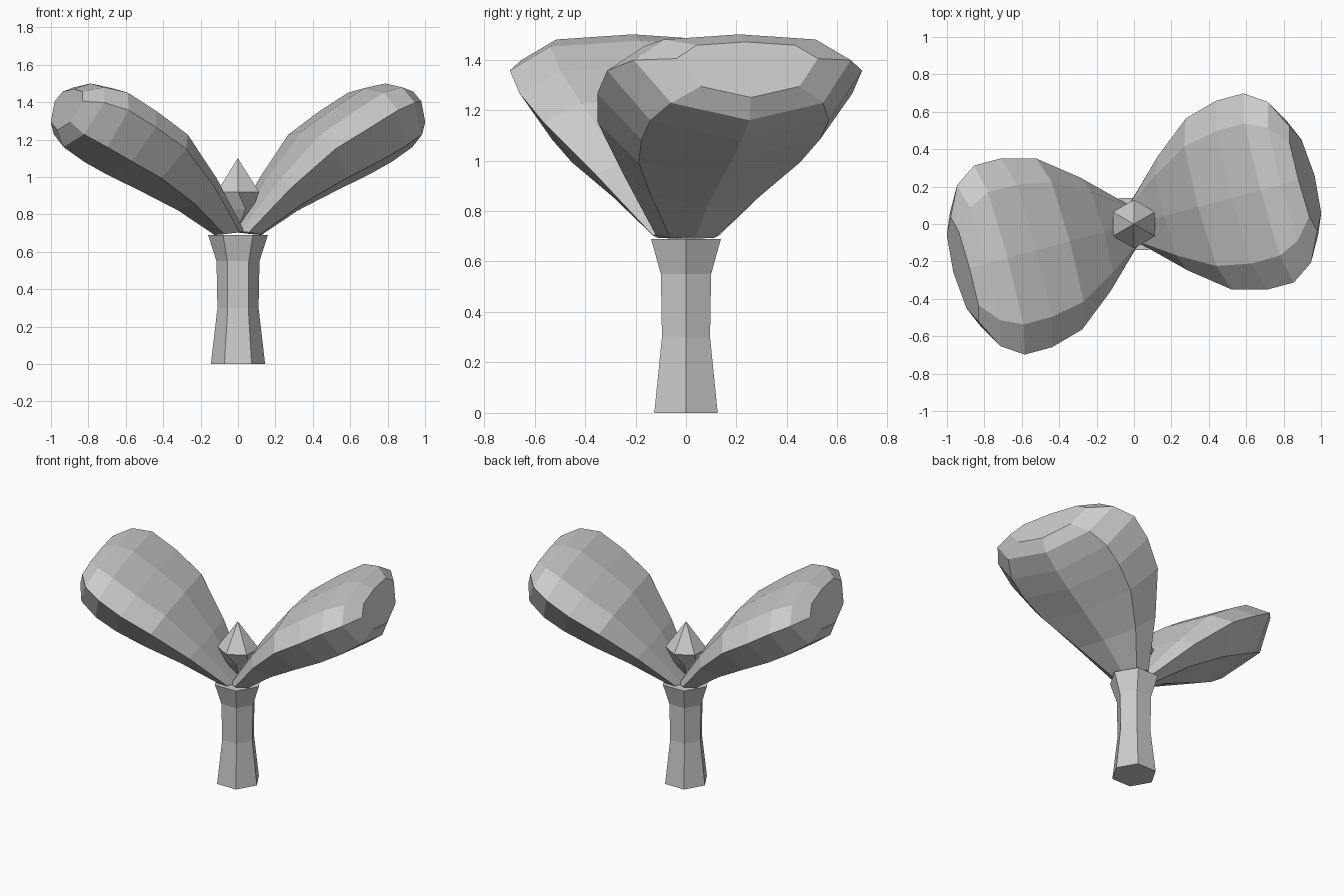
import bpy, bmesh
from math import sin, cos, pi, radians
from mathutils import Matrix, Vector

cube = bpy.data.objects.get("Cube")
if cube:
    bpy.data.objects.remove(cube, do_unlink=True)

GREY = (0.6, 0.6, 0.6, 1)
mat = bpy.data.materials.new("plain grey")
mat.use_nodes = True
mat.diffuse_color = GREY
mat.node_tree.nodes["Principled BSDF"].inputs["Base Color"].default_value = GREY


def loft(name, rings, turn=0):
    """Skin equal-length rings into a closed flat-shaded solid, turned about z."""
    bm = bmesh.new()
    loops = [[bm.verts.new(p) for p in ring] for ring in rings]
    count = len(loops[0])
    for low, high in zip(loops, loops[1:]):
        for i in range(count):
            j = (i + 1) % count
            bm.faces.new((low[i], low[j], high[j], high[i]))
    bm.faces.new(loops[0][::-1])
    bm.faces.new(loops[-1])
    bmesh.ops.remove_doubles(bm, verts=bm.verts, dist=0.002)
    bmesh.ops.recalc_face_normals(bm, faces=bm.faces)
    bm.transform(Matrix.Rotation(radians(turn), 4, 'Z'))
    mesh = bpy.data.meshes.new(name)
    bm.to_mesh(mesh)
    bm.free()
    mesh.materials.append(mat)
    obj = bpy.data.objects.new(name, mesh)
    bpy.context.collection.objects.link(obj)
    return obj


def hexagon(radius, z, turn=0):
    angles = [i * pi / 3 + radians(turn) for i in range(6)]
    return [(radius * cos(a), radius * sin(a), z) for a in angles]


# Leaf section: (depth from top to keel, share of the half width)
SECTION = [(0, 0), (0.06, 0.7), (0.3, 1), (0.8, 0.7),
           (1, 0), (0.8, -0.7), (0.3, -1), (0.06, -0.7)]


def leaf_ring(top_u, top_z, keel_u, keel_z, half):
    top, keel = Vector((top_u, 0, top_z)), Vector((keel_u, 0, keel_z))
    return [top.lerp(keel, depth) + Vector((0, side * half, 0))
            for depth, side in SECTION]


# Leaf stations from base to tip: top point, keel point, half width
STATIONS = [
    (-0.02, 0.71, 0.13, 0.69, 0.13),
    (0.165, 1.0, 0.33, 0.82, 0.315),
    (0.355, 1.245, 0.55, 0.93, 0.473),
    (0.54, 1.375, 0.72, 1.01, 0.523),
    (0.70, 1.475, 0.85, 1.08, 0.523),
    (0.815, 1.5, 0.966, 1.16, 0.445),
    (0.91, 1.47, 1.0, 1.25, 0.29),
]

# Two opposite leaves
for name, turn in (("left_leaf", 15), ("right_leaf", 195)):
    loft(name, [leaf_ring(*s) for s in STATIONS], turn)

# Six-sided stem, flared at both ends
loft("stem", [hexagon(r, z) for r, z in
              ((0.145, 0), (0.11, 0.3), (0.115, 0.55), (0.16, 0.69))])

# Pointed bud with a twisted lower half
loft("bud", [hexagon(0.001, 0.72), hexagon(0.08, 0.83, 60),
             hexagon(0.13, 0.92, 30), hexagon(0.001, 1.1, 30)])
